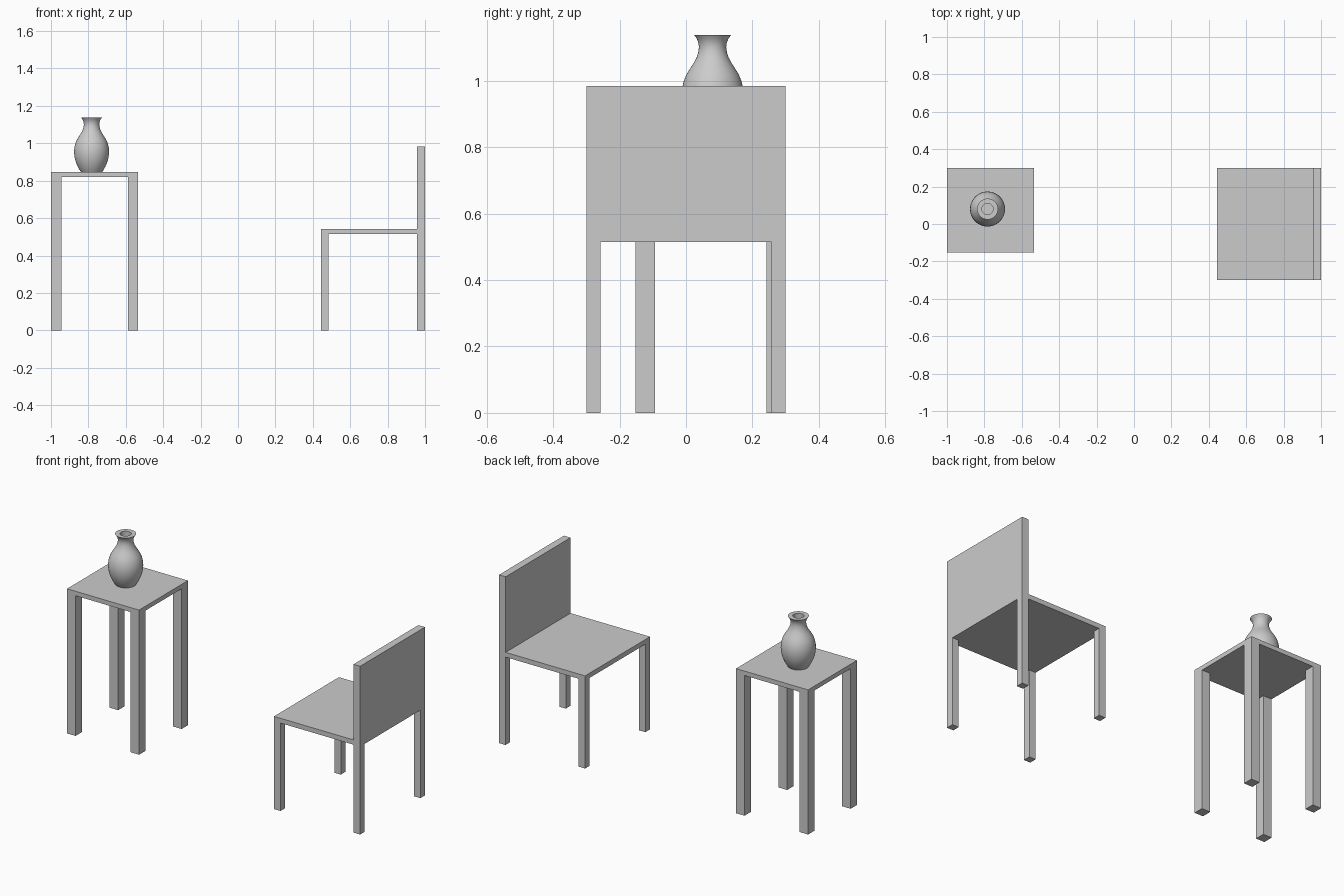
import bpy, bmesh, math
from mathutils import Vector, Matrix

if "Cube" in bpy.data.objects:
    bpy.data.objects.remove(bpy.data.objects["Cube"])


def finish(name, bm):
    bmesh.ops.recalc_face_normals(bm, faces=bm.faces)
    mesh = bpy.data.meshes.new(name)
    bm.to_mesh(mesh)
    bm.free()
    obj = bpy.data.objects.new(name, mesh)
    bpy.context.collection.objects.link(obj)
    return obj


def box(name, x, y, z):
    """Box from (min, max) ranges on each axis."""
    bm = bmesh.new()
    bmesh.ops.create_cube(bm, size=1)
    for v in bm.verts:
        v.co = Vector(r[0] if c < 0 else r[1] for c, r in zip(v.co, (x, y, z)))
    return finish(name, bm)


def legs(prefix, x, y, top, w, d):
    """Four legs flush with the corners of a rectangle."""
    for side, xr in (("left", (x[0], x[0] + w)), ("right", (x[1] - w, x[1]))):
        for end, yr in (("front", (y[0], y[0] + d)), ("back", (y[1] - d, y[1]))):
            box(f"{prefix}_{end}_{side}_leg", xr, yr, (0, top))


def lathe(name, profile, centre, steps=48):
    """Revolve an (radius, height) profile around a vertical axis."""
    bm = bmesh.new()
    verts = [bm.verts.new((r, 0, z)) for r, z in profile]
    edges = [bm.edges.new(p) for p in zip(verts, verts[1:])]
    bmesh.ops.spin(bm, geom=verts + edges, cent=(0, 0, 0), axis=(0, 0, 1),
                   angle=math.tau, steps=steps, use_duplicate=False)
    bmesh.ops.remove_doubles(bm, verts=bm.verts, dist=1e-5)
    bmesh.ops.transform(bm, matrix=Matrix.Translation(centre), verts=bm.verts)
    obj = finish(name, bm)
    bpy.ops.object.select_all(action='DESELECT')
    obj.select_set(True)
    bpy.context.view_layer.objects.active = obj
    bpy.ops.object.shade_smooth_by_angle(angle=math.radians(35))
    return obj


# Side table
tx, ty = (-1.0, -0.534), (-0.152, 0.30)
box("table_top", tx, ty, (0.82, 0.846))
legs("table", tx, ty, 0.82, 0.055, 0.058)

# Chair: seat, full-width backrest, legs
cx, cy = (0.443, 1.0), (-0.30, 0.30)
box("chair_seat", (cx[0], 0.957), cy, (0.514, 0.542))
box("chair_backrest", (0.957, cx[1]), cy, (0.514, 0.984))
legs("chair", cx, cy, 0.514, 0.042, 0.043)

# Vase: outer wall, flat rim, inner bore (heights above the table top)
lathe("vase", [
    (0, 0), (0.056, 0), (0.064, 0.012), (0.073, 0.028), (0.081, 0.046),
    (0.088, 0.066), (0.092, 0.088), (0.0935, 0.108), (0.092, 0.130),
    (0.087, 0.152), (0.079, 0.172), (0.068, 0.190), (0.057, 0.207),
    (0.048, 0.224), (0.043, 0.240), (0.041, 0.255), (0.043, 0.269),
    (0.048, 0.281), (0.056, 0.292), (0.030, 0.292), (0.030, 0.03), (0, 0.03),
], (-0.783, 0.08, 0.846))
